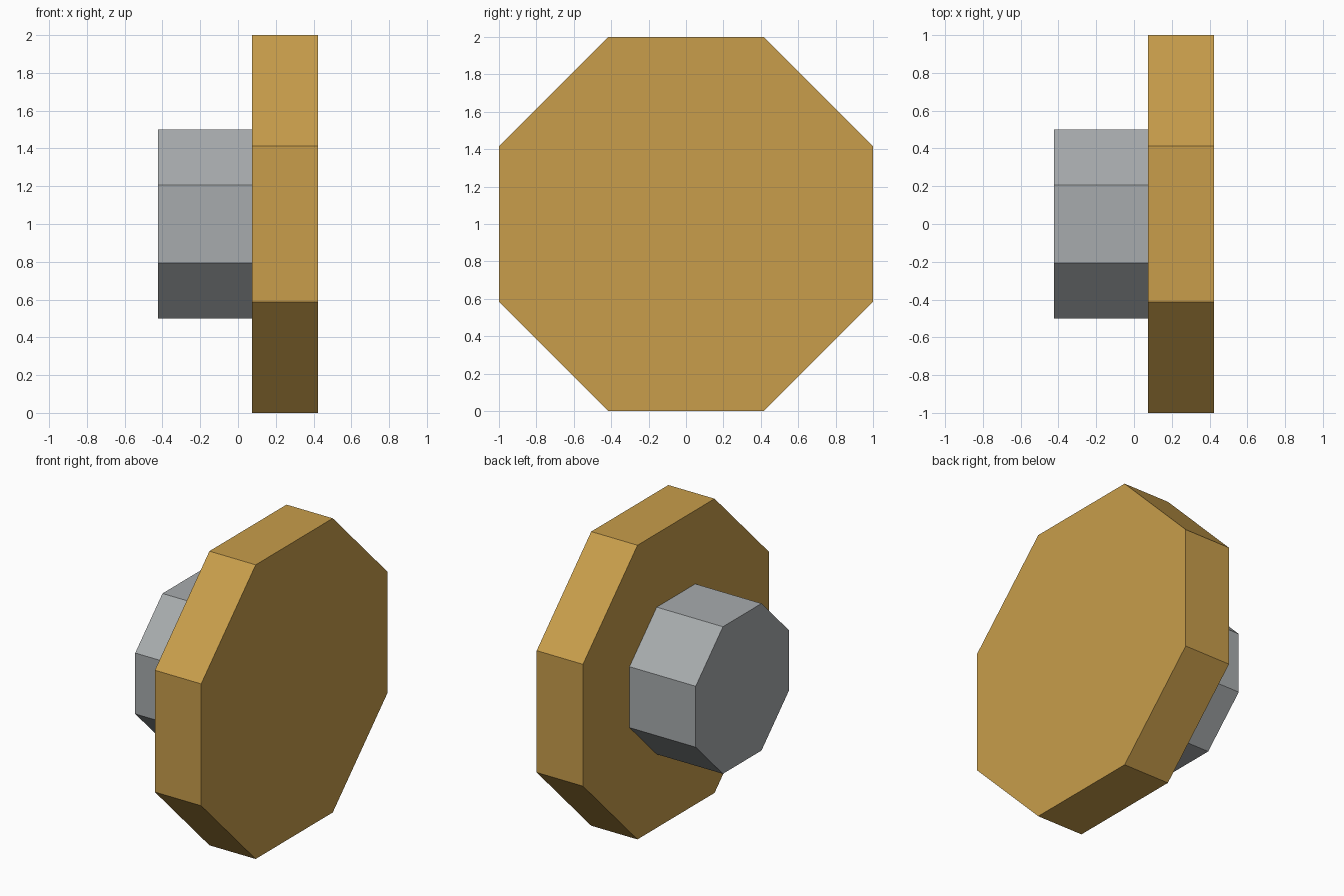
import bpy
import bmesh
from math import cos, pi
from mathutils import Matrix

cube = bpy.data.objects.get("Cube")
if cube:
    bpy.data.objects.remove(cube, do_unlink=True)

SIDES = 8


def make_material(name, rgb):
    mat = bpy.data.materials.new(name)
    mat.use_nodes = True
    color = (*rgb, 1.0)
    mat.diffuse_color = color
    mat.node_tree.nodes["Principled BSDF"].inputs["Base Color"].default_value = color
    return mat


def octagonal_prism(name, x_min, x_max, half_height, mat):
    """Flat-topped octagonal prism lying along the x axis, centred at z = 1."""
    radius = half_height / cos(pi / SIDES)
    place = (Matrix.Translation(((x_min + x_max) / 2, 0, 1))
             @ Matrix.Rotation(pi / 2, 4, "Y")
             @ Matrix.Rotation(pi / SIDES, 4, "Z"))
    bm = bmesh.new()
    bmesh.ops.create_cone(bm, cap_ends=True, segments=SIDES, radius1=radius,
                          radius2=radius, depth=x_max - x_min, matrix=place)
    mesh = bpy.data.meshes.new(name)
    bm.to_mesh(mesh)
    bm.free()
    mesh.materials.append(mat)
    obj = bpy.data.objects.new(name, mesh)
    bpy.context.collection.objects.link(obj)
    return obj


gold = make_material("gold", (0.58, 0.34, 0.07))
grey = make_material("grey", (0.39, 0.41, 0.42))

# Wide disc on the left, narrow hub on the right
octagonal_prism("disc", 0.075, 0.423, 1.0, gold)
octagonal_prism("hub", -0.423, 0.075, 0.5, grey)
